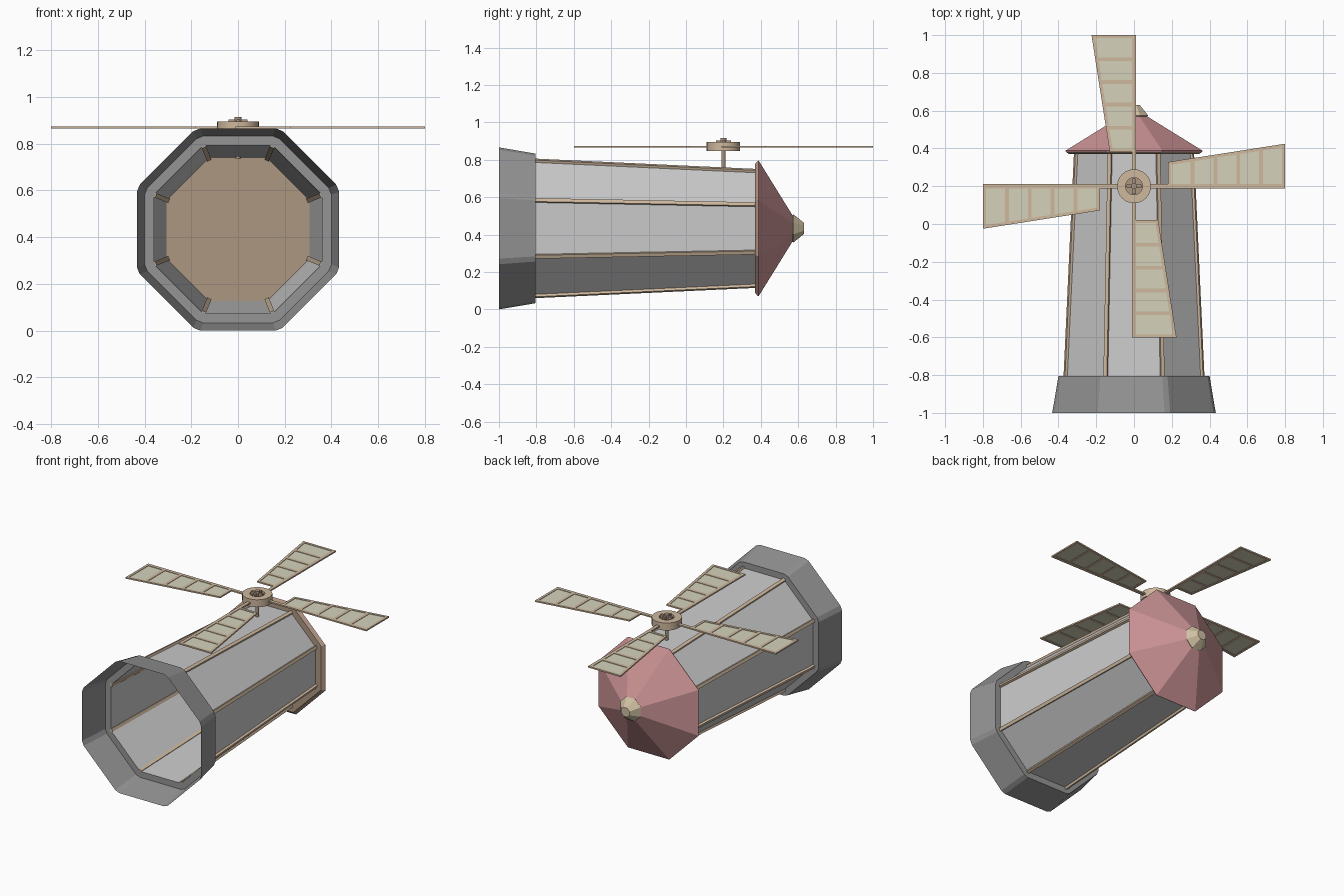
import bpy
from math import cos, sin, tan, pi, radians
from mathutils import Vector, Matrix

if "Cube" in bpy.data.objects:
    bpy.data.objects.remove(bpy.data.objects["Cube"])

CZ = 0.433                       # height of the tower axis, which runs along y
HUB = Vector((0, 0.2, 0.87))     # centre of the sails


def material(name, rgb):
    m = bpy.data.materials.new(name)
    m.diffuse_color = (*rgb, 1)
    m.use_nodes = True
    m.node_tree.nodes["Principled BSDF"].inputs["Base Color"].default_value = m.diffuse_color
    return m


wood = material("wood", (0.62, 0.48, 0.34))
dark_wood = material("dark_wood", (0.42, 0.31, 0.22))
cloth = material("cloth", (0.66, 0.65, 0.50))
tile = material("tile", (0.62, 0.30, 0.31))
stone = material("stone", (0.30, 0.30, 0.30))
gold = material("gold", (0.62, 0.52, 0.36))
plaster = material("plaster", (0.62, 0.62, 0.62))


def add(name, verts, faces, mat):
    mesh = bpy.data.meshes.new(name)
    mesh.from_pydata([tuple(v) for v in verts], [], faces)
    mesh.update()
    mesh.materials.append(mat)
    ob = bpy.data.objects.new(name, mesh)
    bpy.context.collection.objects.link(ob)
    return ob


def octagon(apothem, y, chamfer=0.0):
    """Octagon round the tower axis with flat top; corners may be chamfered."""
    pts = []
    for k in range(8):
        a = radians(22.5 + 45 * k)
        offsets = (-chamfer, chamfer) if chamfer else (0,)
        r = apothem / cos(radians(22.5) - chamfer)
        pts += [Vector((r * cos(a + d), y, CZ + r * sin(a + d))) for d in offsets]
    return pts


def loft(name, rings, mat, cap_start=False, cap_end=False, closed=False):
    n = len(rings[0])
    verts = [p for ring in rings for p in ring]
    pairs = [(i, i + 1) for i in range(len(rings) - 1)]
    if closed:
        pairs.append((len(rings) - 1, 0))
    faces = [(a * n + k, b * n + k, b * n + (k + 1) % n, a * n + (k + 1) % n)
             for a, b in pairs for k in range(n)]
    if cap_start:
        faces.append(tuple(range(n)))
    if cap_end:
        faces.append(tuple(reversed(range((len(rings) - 1) * n, len(rings) * n))))
    return loft_done(name, verts, faces, mat)


def loft_done(name, verts, faces, mat):
    return add(name, verts, faces, mat)


def prism(outline, z0, z1):
    """Vertices and faces of a flat counter-clockwise outline extruded in z."""
    n = len(outline)
    verts = [Vector((x, y, z)) for z in (z0, z1) for x, y in outline]
    faces = [tuple(reversed(range(n))), tuple(range(n, 2 * n))]
    faces += [(k, (k + 1) % n, n + (k + 1) % n, n + k) for k in range(n)]
    return verts, faces


def circle(r, z, n=24):
    return [HUB + Vector((r * cos(-2 * pi * k / n), r * sin(-2 * pi * k / n), z - HUB.z))
            for k in range(n)]


# Flared stone foot: open below, with a ledge reaching in to the wall
ch = radians(2)
loft("stone_base", [octagon(0.433, -1, ch), octagon(0.40, -0.805, ch),
                    octagon(0.36, -0.805, ch)], stone)

# Tapering eight-sided tower
loft("tower_walls", [octagon(0.36, -0.805), octagon(0.305, 0.375)], plaster)

# Corner beams
low, high = octagon(0.36, -0.805), octagon(0.305, 0.375)
for k in range(8):
    a = radians(22.5 + 45 * k)
    out = Vector((cos(a), 0, sin(a))) * 0.010
    side = Vector((-sin(a), 0, cos(a))) * 0.010
    section = [out - side, out + side, -out + side, -out - side]
    loft(f"corner_beam_{k + 1}", [[p + s for s in section] for p in (low[k], high[k])],
         wood, True, True)

# Roof: wooden eaves board, tiled cone and finial
loft("eaves_board", [octagon(0.345, 0.37), octagon(0.36, 0.382)], dark_wood, True)
loft("roof", [octagon(0.36, 0.382), octagon(0.363, 0.388), octagon(0.066, 0.572)],
     tile, False, True)
loft("finial", [octagon(0.068, 0.565), octagon(0.075, 0.575), octagon(0.03, 0.63)],
     gold, True, True)

# Axle, hub ring, hub centre and pin
loft("axle", [circle(0.011, 0.735, 12), circle(0.011, 0.88, 12)], dark_wood, True, True)
loft("hub_ring", [circle(0.09, 0.847), circle(0.09, 0.896),
                  circle(0.045, 0.896), circle(0.045, 0.847)], wood, closed=True)
loft("hub_centre", [circle(0.045, 0.855), circle(0.045, 0.882)], dark_wood, True, True)
loft("hub_pin", [circle(0.016, 0.88, 12), circle(0.016, 0.915, 12)], dark_wood, True, True)
for i in range(2):
    w, h = ((0.04, 0.008), (0.008, 0.04))[i]
    v, f = prism([(-w, -h), (w, -h), (w, h), (-w, h)], 0.88, 0.904)
    add(f"hub_cross_bar_{i + 1}", [p + Vector((0, HUB.y, 0)) for p in v], f, dark_wood)


# Four sails: u runs outward from the hub, the edge widens with u
def edge(u):
    return 0.128 + (u - 0.18) * (0.225 - 0.128) / 0.62


def bar(u0, u1):
    return [(u0, 0.0), (u1, 0.0), (u1, edge(u1)), (u0, edge(u0))]


outlines = [[(0.08, -0.011), (0.8, -0.011), (0.8, 0.011), (0.08, 0.011)],
            [(0.18, edge(0.18) - 0.017), (0.8, edge(0.8) - 0.017),
             (0.8, edge(0.8)), (0.18, edge(0.18))],
            bar(0.18, 0.196), bar(0.784, 0.8)]
outlines += [bar(u - 0.01, u + 0.01) for u in (0.31, 0.432, 0.552, 0.672)]

for k in range(4):
    turn = Matrix.Translation((0, HUB.y, 0)) @ Matrix.Rotation(k * pi / 2, 4, 'Z')
    verts, faces = [], []
    for o in outlines:
        v, f = prism(o, 0.865, 0.874)
        faces += [tuple(i + len(verts) for i in face) for face in f]
        verts += [turn @ p for p in v]
    add(f"sail_frame_{k + 1}", verts, faces, wood)
    v, f = prism([(0.185, 0.0), (0.795, 0.0), (0.795, edge(0.795) - 0.005),
                  (0.185, edge(0.185) - 0.005)], 0.868, 0.871)
    add(f"sail_cloth_{k + 1}", [turn @ p for p in v], f, cloth)

# Consistent outward normals, and smooth shading on the round hub parts
import bmesh
for ob in bpy.context.collection.objects:
    bm = bmesh.new()
    bm.from_mesh(ob.data)
    bmesh.ops.recalc_face_normals(bm, faces=bm.faces)
    round_part = ob.name in ("axle", "hub_ring", "hub_centre", "hub_pin")
    for f in bm.faces:
        f.smooth = round_part and len(f.verts) == 4
    for e in bm.edges:
        e.smooth = not (len(e.link_faces) == 2 and e.calc_face_angle(0) > 0.6)
    bm.to_mesh(ob.data)
    bm.free()
